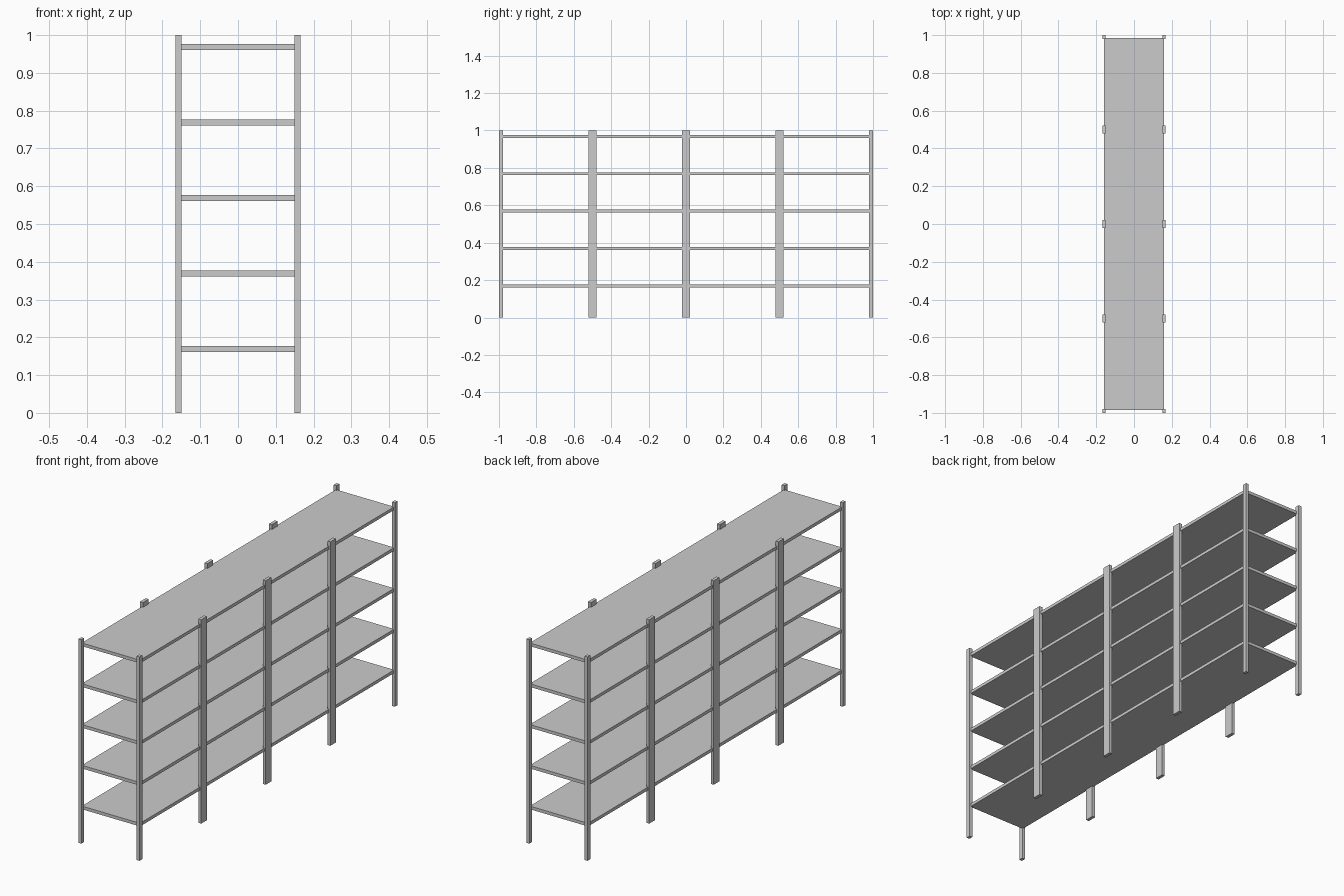
import bpy

if "Cube" in bpy.data.objects:
    bpy.data.objects.remove(bpy.data.objects["Cube"])


def box(name, x, y, z):
    """Box from (min, max) ranges on each axis."""
    bpy.ops.mesh.primitive_cube_add(size=1)
    ob = bpy.context.object
    ob.name = name
    ob.location = [(a + b) / 2 for a, b in (x, y, z)]
    ob.scale = [b - a for a, b in (x, y, z)]
    bpy.ops.object.transform_apply(location=True, rotation=False, scale=True)
    return ob


OUTER_X, INNER_X = 0.166, 0.150
SHELF_X, SHELF_Y = 0.158, 0.985

# Five evenly spaced shelves, let into the posts
for i in range(5):
    z = 0.161 + 0.2 * i
    box(f"shelf_{i + 1}", (-SHELF_X, SHELF_X), (-SHELF_Y, SHELF_Y), (z, z + 0.0155))

# Posts on both long sides: slim at the corners, wide in between
post_ranges = [("corner_post", -1.0, -0.979), ("corner_post", 0.979, 1.0)]
post_ranges += [("middle_post", y - 0.022, y + 0.022) for y in (-0.5, 0, 0.5)]
for side, x in (("left", (-OUTER_X, -INNER_X)), ("right", (INNER_X, OUTER_X))):
    for name, y0, y1 in post_ranges:
        box(f"{side}_{name}", x, (y0, y1), (0, 1))
